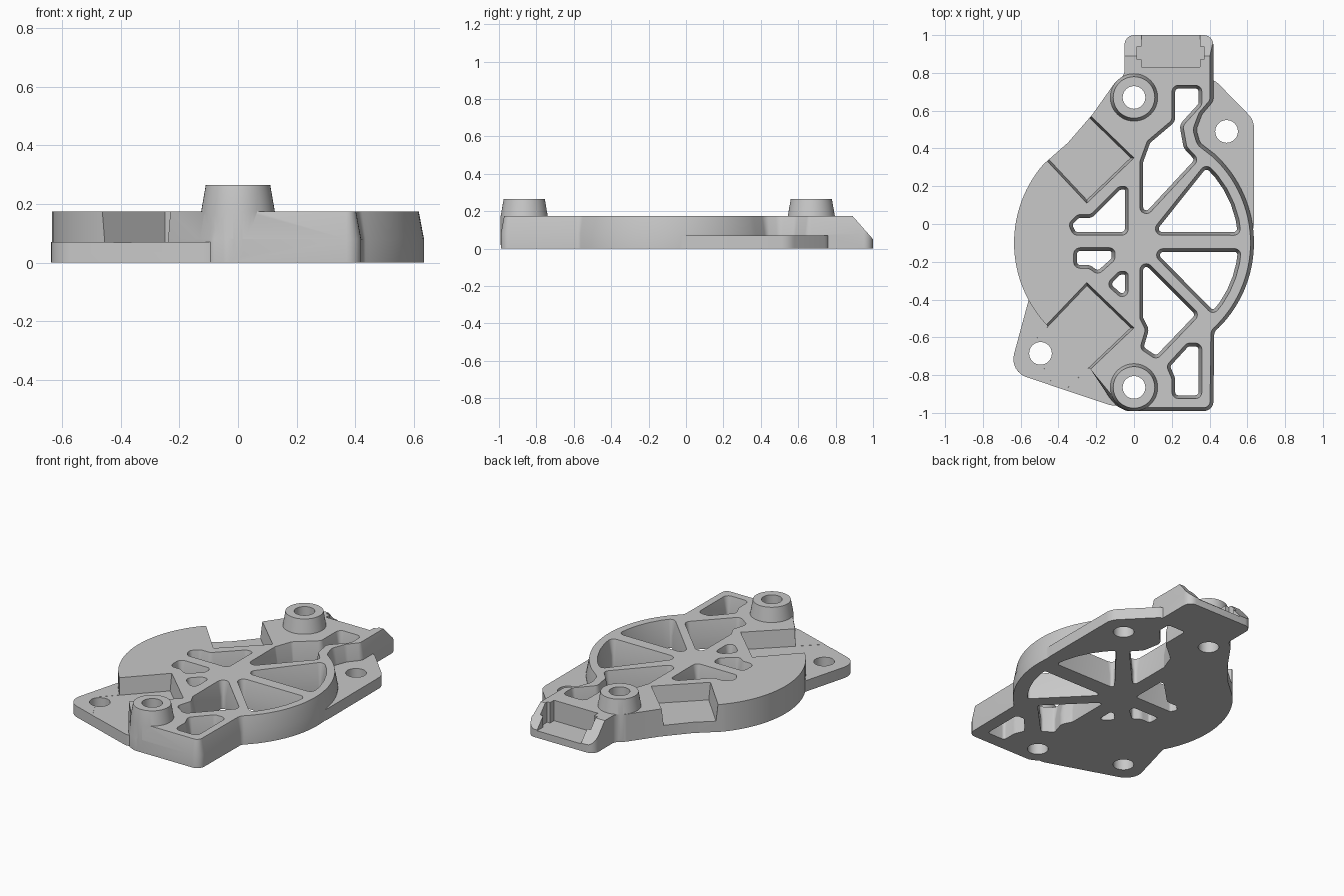
import bpy
import bmesh
from math import cos, sin, radians, tan
from mathutils import Vector, Matrix

TAB = 0.07      # height of the thin mounting tabs
KNEE = 0.08     # height where the draft of the walls begins
DECK = 0.175    # height of the main deck
BOSS = 0.265    # height of the raised bosses
ABOVE = 0.4     # safely above everything
BELOW = -0.1    # safely below everything

cube = bpy.data.objects.get("Cube")
if cube:
    bpy.data.objects.remove(cube, do_unlink=True)

metal = bpy.data.materials.new("light grey metal")
metal.use_nodes = True
grey = (0.58, 0.58, 0.58, 1)
metal.diffuse_color = grey
metal.node_tree.nodes["Principled BSDF"].inputs["Base Color"].default_value = grey


def arc(cx, cy, radius, start, end, steps):
    """Points along a circular arc, angles in degrees."""
    angles = [radians(start + (end - start) * i / steps) for i in range(steps + 1)]
    return [(cx + radius * cos(a), cy + radius * sin(a)) for a in angles]


def rounded(corners, radius, steps=6):
    """Replace each sharp corner of a closed outline by a circular fillet."""
    pts = [Vector(c) for c in corners]
    result = []
    for i, corner in enumerate(pts):
        before = pts[i - 1] - corner
        after = pts[(i + 1) % len(pts)] - corner
        turn = (-before).angle(after)
        if radius == 0 or turn < radians(12):
            result.append(corner)
            continue
        reach = min(radius * tan(turn / 2), 0.46 * before.length, 0.46 * after.length)
        start = corner + before.normalized() * reach
        bisector = (before.normalized() + after.normalized()).normalized()
        centre = corner + bisector * (reach / sin(turn / 2))
        sign = 1 if (-before).cross(after) > 0 else -1
        for k in range(steps + 1):
            spin = Matrix.Rotation(sign * turn * k / steps, 2)
            result.append(centre + spin @ (start - centre))
    return result


def inset_points(pts, amount, where):
    """Move the points of a counter-clockwise outline inwards."""
    moved = []
    for i, p in enumerate(pts):
        d1 = (p - pts[i - 1]).normalized()
        d2 = (pts[(i + 1) % len(pts)] - p).normalized()
        n1, n2 = Vector((-d1.y, d1.x)), Vector((-d2.y, d2.x))
        mitre = (n1 + n2) / max(1 + n1.dot(n2), 0.3)
        moved.append(p + mitre * amount if where(p) else p.copy())
    return moved


def prism(name, outline, levels, radius=0.0, where=lambda p: True):
    """Loft an outline through (height, inset) levels."""
    pts = rounded(outline, radius)
    area = sum(pts[i - 1].cross(p) for i, p in enumerate(pts))
    if area < 0:
        pts.reverse()
    bm = bmesh.new()
    rings = []
    for z, amount in levels:
        ring = [bm.verts.new((p.x, p.y, z)) for p in inset_points(pts, amount, where)]
        rings.append(ring)
    for low, high in zip(rings, rings[1:]):
        for i in range(len(low)):
            bm.faces.new((low[i - 1], low[i], high[i], high[i - 1]))
    bm.faces.new(rings[0][::-1])
    bm.faces.new(rings[-1])
    mesh = bpy.data.meshes.new(name)
    bm.to_mesh(mesh)
    bm.free()
    mesh.materials.append(metal)
    obj = bpy.data.objects.new(name, mesh)
    bpy.context.collection.objects.link(obj)
    return obj


def combine(target, tool, operation):
    """Apply a boolean and discard the tool."""
    mod = target.modifiers.new("join", "BOOLEAN")
    mod.object = tool
    mod.operation = operation
    mod.solver = "MANIFOLD"
    bpy.context.view_layer.objects.active = target
    bpy.ops.object.modifier_apply(modifier=mod.name)
    bpy.data.objects.remove(tool, do_unlink=True)


# Main deck: round hub with a foot at the front and a clip arm at the back
deck_outline = (
    [(.42, -.99)]
    + arc(0, -.1, .635, -48, 48, 32)
    + [(.35, .43), (.33, .5), (.36, .58), (.42, .65), (.42, 1), (-.05, 1),
       (-.05, .79), (-.1, .75), (-.22, .58), (-.35, .43)]
    + arc(0, -.1, .635, 139, 222, 28)
    + [(-.23, -.77), (-.13, -.92), (-.09, -.965), (-.04, -.99)]
)
plate = prism("bracket_plate", deck_outline, [(-.03, 0), (KNEE, 0), (DECK, .018)], .05,
              lambda p: p.x > .3 and p.y < .95 or p.y < -.8)

# Thin mounting tabs
left_tab = [(-.2, -.3), (-.53, -.3), (-.66, -.78), (-.05, -.985), (0, -.8)]
right_tab = [(.45, -.1), (.62, -.1), (.635, 0), (.635, .55), (.42, .77), (.3, .77), (.3, .4)]
for outline in (left_tab, right_tab):
    combine(plate, prism("tab", outline, [(-.02, 0), (TAB, 0)], .1), "UNION")

# Stepped notches on the left side
notches = [
    [(-.55, .43), (-.25, .11), (0, .35), (-.33, .67)],
    [(-.56, -.635), (-.25, -.31), (0, -.55), (-.4, -.93)],
]
for outline in notches:
    cutter = prism("notch_cutter", outline, [(TAB - .001, .012), (BOSS, -.01)])
    combine(plate, cutter, "DIFFERENCE")

# Tapered bosses
boss_centres = [(0, .67), (0, -.865)]
for x, y in boss_centres:
    ring = arc(x, y, .126, 0, 352.5, 47)
    combine(plate, prism("boss", ring, [(.02, 0), (DECK - .002, 0), (BOSS, .016)]), "UNION")

# Lightening pockets between the spokes
pockets = [
    [(.2, .735), (.36, .735), (.36, .63), (.26, .52), (.28, .41), (.345, .34),
     (.03, 0), (.03, .33), (.07, .44), (.2, .55)],
    [(.075, -.06)] + arc(0, -.1, .57, 4, 48, 5),
    [(.07, -.13)] + arc(0, -.1, .57, -3, -42.5, 5),
    [(.03, -.16), (.35, -.48), (.12, -.72), (.03, -.66), (.06, -.56), (.03, -.5)],
    [(.28, -.63), (.36, -.63), (.36, -.925), (.2, -.925), (.2, -.82), (.17, -.75)],
    [(-.03, .2), (-.03, -.06), (-.32, -.06), (-.35, 0), (-.3, .05), (-.23, .05), (-.08, .2)],
    [(-.32, -.125), (-.1, -.125), (-.1, -.19), (-.19, -.27), (-.24, -.235), (-.32, -.235)],
    [(-.08, -.25), (-.03, -.25), (-.03, -.425), (-.15, -.32)],
]
for outline in pockets:
    cutter = prism("pocket_cutter", outline,
                   [(BELOW, .018), (KNEE, .018), (DECK + .02, -.003)], .035)
    combine(plate, cutter, "DIFFERENCE")

# Bolt holes through bosses and tabs
for x, y in boss_centres + [(.49, .49), (-.495, -.685)]:
    ring = arc(x, y, .06, 0, 350, 35)
    combine(plate, prism("hole_cutter", ring, [(BELOW, 0), (ABOVE, 0)]), "DIFFERENCE")

# Sloped end of the clip arm
wedge = prism("slope_cutter", [(.868, .2), (1.044, 0), (1.2, .2)], [(-.3, 0), (.7, 0)])
wedge.data.transform(Matrix(((0, 0, 1, 0), (1, 0, 0, 0), (0, 1, 0, 0), (0, 0, 0, 1))))
combine(plate, wedge, "DIFFERENCE")

# Clip recess with side slots
recess = [(.04, .83), (.35, .83), (.35, .87), (.37, .87), (.37, .94), (.35, .94),
          (.35, 1.1), (.04, 1.1), (.04, .94), (.015, .94), (.015, .87), (.04, .87)]
combine(plate, prism("recess_cutter", recess, [(.045, 0), (ABOVE, 0)]), "DIFFERENCE")

# Flat underside
floor = [(-2, -2), (2, -2), (2, 2), (-2, 2)]
combine(plate, prism("floor_cutter", floor, [(BELOW, 0), (0, 0)]), "DIFFERENCE")

bpy.ops.object.select_all(action="DESELECT")
plate.select_set(True)
bpy.context.view_layer.objects.active = plate
bpy.ops.object.shade_smooth_by_angle(angle=radians(30))
